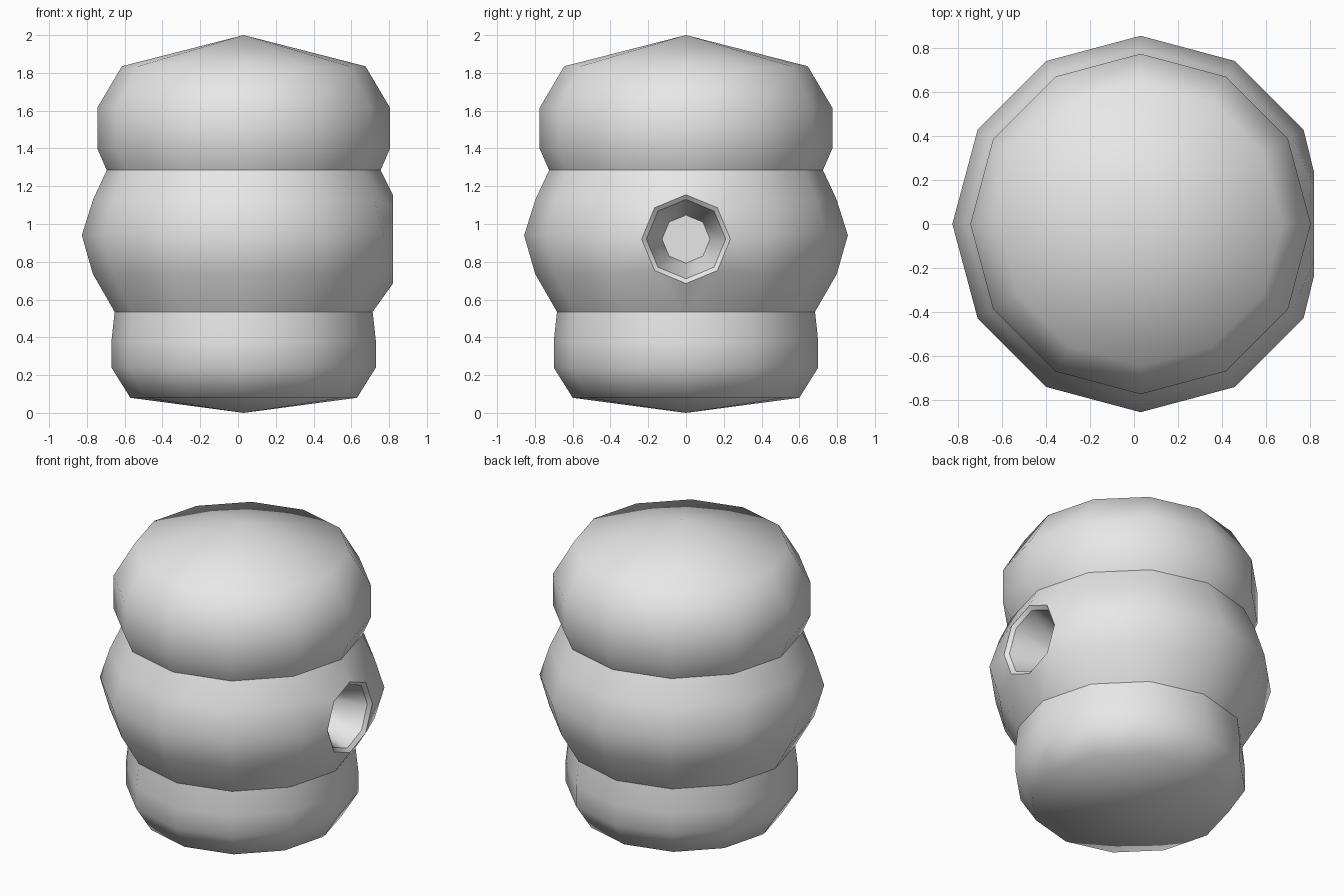
import bpy, bmesh, math
from mathutils import Matrix

if "Cube" in bpy.data.objects:
    bpy.data.objects.remove(bpy.data.objects["Cube"])

AXIS_X = 0.03
SIDES = 12
WAIST_LOW, WAIST_HIGH = (0.683, 0.535), (0.725, 1.285)

grey = bpy.data.materials.new("light grey")
grey.use_nodes = True
grey.diffuse_color = (0.8, 0.8, 0.8, 1)
grey.node_tree.nodes["Principled BSDF"].inputs["Base Color"].default_value = (0.8, 0.8, 0.8, 1)


def lathe(bm, profile, sides, matrix):
    """Spin (radius, height) points around local z; a zero radius makes a tip."""
    rings = []
    for r, h in profile:
        count = sides if r > 0 else 1
        ring = []
        for i in range(count):
            a = math.tau * i / sides
            ring.append(bm.verts.new(matrix @ Matrix.Translation((r * math.cos(a), r * math.sin(a), h)).translation))
        rings.append(ring)
    for low, high in zip(rings, rings[1:]):
        for i in range(sides):
            j = (i + 1) % sides
            corners = [low[i % len(low)], low[j % len(low)], high[j % len(high)], high[i % len(high)]]
            bm.faces.new(list(dict.fromkeys(corners)))
    return rings


def loop_edges(bm, ring):
    return [bm.edges.get((a, b)) or bm.edges.new((a, b))
            for a, b in zip(ring, ring[1:] + ring[:1])]


def finish(bm, name):
    bmesh.ops.recalc_face_normals(bm, faces=bm.faces[:])
    for f in bm.faces:
        f.smooth = True
    mesh = bpy.data.meshes.new(name)
    bm.to_mesh(mesh)
    bm.free()
    mesh.materials.append(grey)
    obj = bpy.data.objects.new(name, mesh)
    bpy.context.collection.objects.link(obj)


upright = Matrix.Translation((AXIS_X, 0, 0))

# Bottom and top tiers, each closed by a shallow cone
tiers = {
    "bottom_tier": [(0, 0.0), (0.6, 0.08), (0.7, 0.24), (0.7, 0.38), WAIST_LOW],
    "top_tier": [WAIST_HIGH, (0.775, 1.4), (0.775, 1.615), (0.645, 1.835), (0, 2.0)],
}
for name, profile in tiers.items():
    bm = bmesh.new()
    lathe(bm, profile, SIDES, upright)
    finish(bm, name)

# Middle tier, opened on the left side for the entrance
bm = bmesh.new()
belly = [WAIST_LOW, (0.798, 0.735), (0.857, 0.94), (0.797, 1.13), WAIST_HIGH]
rings = lathe(bm, belly, SIDES, upright)
outline = ([r[1] for r in rings] + [rings[-1][0]]
           + [r[-1] for r in reversed(rings)] + [rings[0][0]])
bmesh.ops.delete(bm, geom=[r[0] for r in rings[1:-1]], context='VERTS')

# Entrance: octagonal rim and tapered tunnel with a flat floor
sideways = Matrix.Translation((0, 0, 0.92)) @ Matrix.Rotation(math.pi / 2, 4, 'Y')
tunnel = lathe(bm, [(0.235, 0.82), (0.21, 0.8), (0.127, 0.5)], 8, sideways)
bm.faces.new(tunnel[-1])


# Join the opening to the rim, walking both loops by angle
def turn(v):
    return math.atan2(v.co.z - 0.92, v.co.y) % math.tau


outer = sorted(outline, key=turn)
inner = sorted(tunnel[0], key=turn)
start = min(range(len(inner)), key=lambda i: (inner[i].co - outer[0].co).length)
inner = inner[start:] + inner[:start]
i = j = 0
while i < len(outer) or j < len(inner):
    a, b = outer[i % len(outer)], inner[j % len(inner)]
    a2, b2 = outer[(i + 1) % len(outer)], inner[(j + 1) % len(inner)]
    step_outer = j == len(inner) or (
        i < len(outer) and (a2.co - b.co).length <= (b2.co - a.co).length)
    bm.faces.new((a, a2, b) if step_outer else (a, b2, b))
    i, j = (i + 1, j) if step_outer else (i, j + 1)

for ring in tunnel:
    for e in loop_edges(bm, ring):
        e.smooth = False
finish(bm, "middle_tier")
